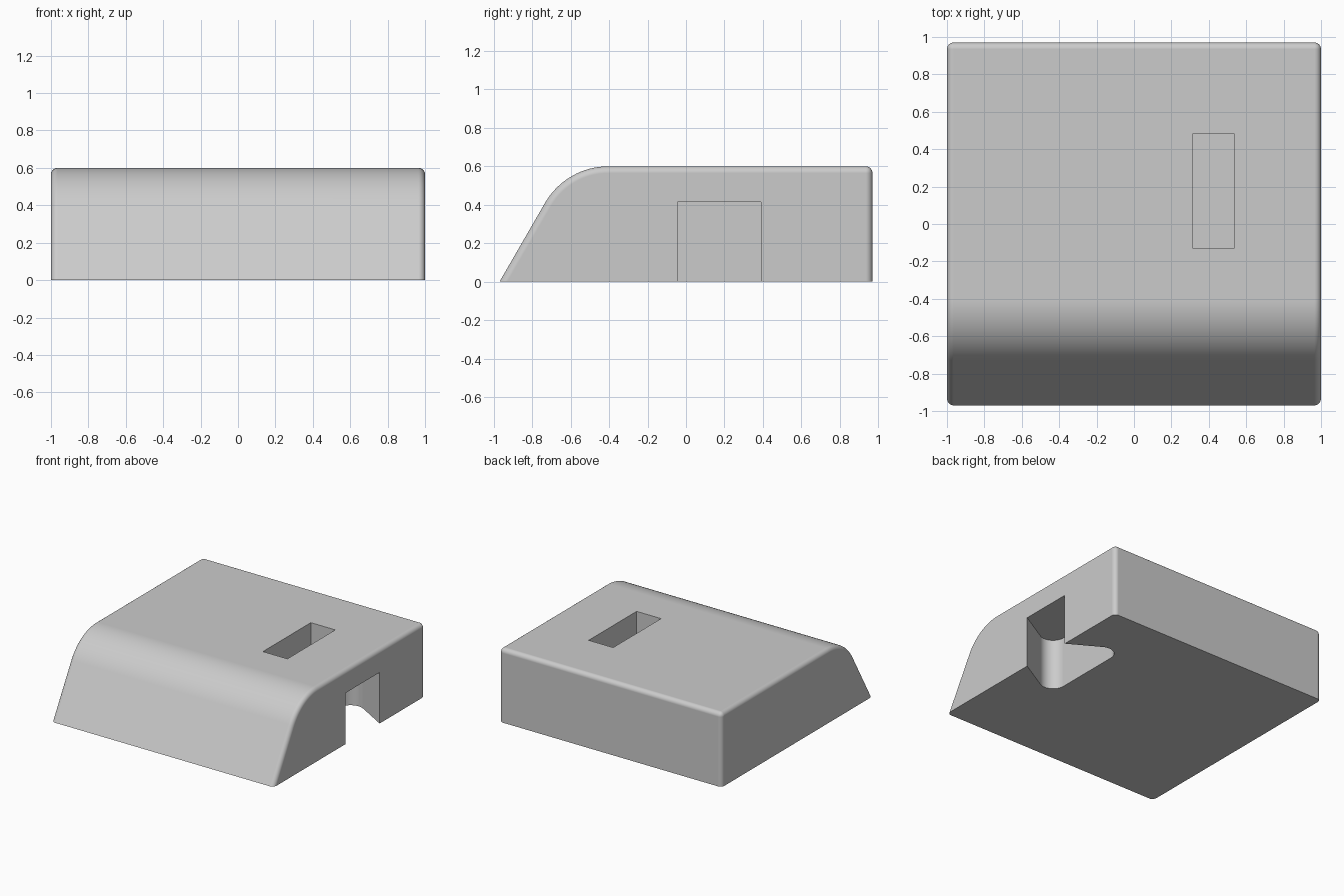
import bpy, bmesh
from math import radians, sin, cos, tan, sqrt
from mathutils import Vector

cube = bpy.data.objects.get("Cube")
if cube:
    bpy.data.objects.remove(cube, do_unlink=True)

grey = bpy.data.materials.new("light grey")
grey.use_nodes = True
grey.diffuse_color = (0.6, 0.6, 0.6, 1)
grey.node_tree.nodes["Principled BSDF"].inputs["Base Color"].default_value = (0.6, 0.6, 0.6, 1)


def arc(cx, cy, r, start, end, steps):
    """Points on a circular arc, angles in degrees."""
    angles = [radians(start + (end - start) * i / steps) for i in range(steps + 1)]
    return [(cx + r * cos(a), cy + r * sin(a)) for a in angles]


def prism(name, points, direction, bevel_rule=None, radius=0.035):
    """Extrude a closed outline along a direction, optionally rounding chosen edges."""
    bm = bmesh.new()
    face = bm.faces.new([bm.verts.new(p) for p in points])
    new = bmesh.ops.extrude_face_region(bm, geom=[face])["geom"]
    bmesh.ops.translate(bm, vec=direction, verts=[v for v in new if isinstance(v, bmesh.types.BMVert)])
    bmesh.ops.recalc_face_normals(bm, faces=bm.faces)
    if bevel_rule:
        bmesh.ops.bevel(bm, geom=[e for e in bm.edges if bevel_rule(e)], offset=radius,
                        offset_type='OFFSET', segments=6, profile=0.5, affect='EDGES')
        bmesh.ops.recalc_face_normals(bm, faces=bm.faces)
    mesh = bpy.data.meshes.new(name)
    bm.to_mesh(mesh)
    bm.free()
    mesh.materials.append(grey)
    obj = bpy.data.objects.new(name, mesh)
    bpy.context.collection.objects.link(obj)
    return obj


# Body: side profile with a 60 degree front slope blending into the flat top
half, height, bend = 0.97, 0.6, 0.38
bend_y = -half + height / tan(radians(60)) + bend * tan(radians(30))
profile = [(half, 0), (half, height)]
profile += arc(bend_y, height - bend, bend, 90, 150, 16) + [(-half, 0)]


def outer_edge(edge):
    a, b = (v.co for v in edge.verts)
    on_ground = max(a.z, b.z) < 0.001
    across_front = abs(a.x - b.x) > 1 and a.y < half - 0.01
    return not on_ground and not across_front


body = prism("block_body", [(-1, y, z) for y, z in profile], Vector((2, 0, 0)), outer_edge)

# Side notch: dovetail open at the left side and underside, with rounded inner corners
mid, mouth, inner, r = 0.1725, 0.2175, 0.6, 0.1
flare = tan(radians(30))
corner = mouth + (1 - inner) * flare - sqrt(3) * r
outline = [(1.1, mid + mouth - 0.1 * flare)]
outline += arc(inner + r, mid + corner, r, 60, 180, 16)
outline += arc(inner + r, mid - corner, r, 180, 300, 16)
outline += [(1.1, mid - mouth + 0.1 * flare)]
notch = prism("notch_cutter", [(x, y, -0.1) for x, y in outline], Vector((0, 0, 0.515)))

# Top slot: rectangular pocket
slot_outline = [(0.315, -0.13), (0.535, -0.13), (0.535, 0.485), (0.315, 0.485)]
slot = prism("slot_cutter", [(x, y, 0.2) for x, y in slot_outline], Vector((0, 0, 0.5)))

# Cut the pockets, then shade
bpy.ops.object.select_all(action='DESELECT')
body.select_set(True)
bpy.context.view_layer.objects.active = body
for cutter in (notch, slot):
    cutter.hide_render = True
    cut = body.modifiers.new(cutter.name, 'BOOLEAN')
    cut.operation = 'DIFFERENCE'
    cut.solver = 'EXACT'
    cut.object = cutter
    bpy.ops.object.modifier_apply(modifier=cut.name)
    bpy.data.objects.remove(cutter, do_unlink=True)

bpy.ops.object.shade_smooth_by_angle(angle=radians(30))
weighted = body.modifiers.new("even_shading", 'WEIGHTED_NORMAL')
weighted.keep_sharp = True
